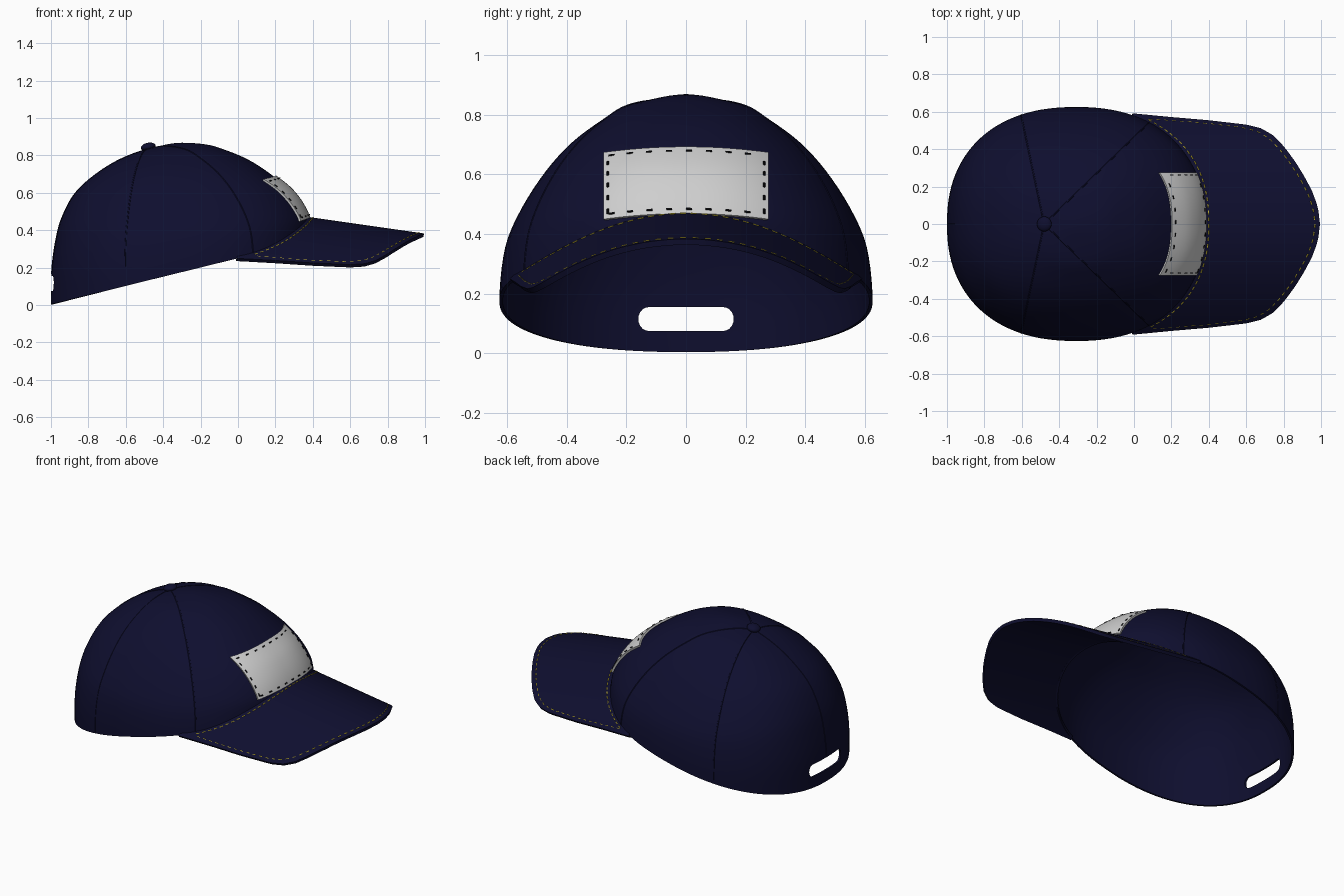
import bpy, bmesh, math
from mathutils import Vector
from mathutils.bvhtree import BVHTree

if "Cube" in bpy.data.objects:
    bpy.data.objects.remove(bpy.data.objects["Cube"])


def material(name, rgb):
    m = bpy.data.materials.new(name)
    m.diffuse_color = (*rgb, 1)
    m.use_nodes = True
    m.node_tree.nodes["Principled BSDF"].inputs["Base Color"].default_value = m.diffuse_color
    return m


NAVY = material("navy fabric", (0.0045, 0.0045, 0.028))
WHITE = material("pale grey patch", (0.62, 0.62, 0.62))
YELLOW = material("yellow thread", (0.55, 0.45, 0.03))
BLACK = material("black thread", (0.004, 0.004, 0.005))

# Crown slices: height, back x, front x, half width
TOP, N = 0.868, 2.3
SLICES = [(.868, -.3, -.3, 0), (.855, -.40, -.15, .10), (.83, -.50, -.07, .20),
          (.78, -.63, .05, .285), (.70, -.76, .175, .39), (.60, -.87, .295, .478),
          (.46, -.945, .378, .565), (.36, -.972, .385, .605), (.20, -.995, .385, .625),
          (0, -1.0, .385, .62)]
KEYS = [math.sqrt(TOP - s[0]) for s in SLICES]


def slope(i, k):
    a, b = max(i - 1, 0), min(i + 1, len(KEYS) - 1)
    return (SLICES[b][k] - SLICES[a][k]) / (KEYS[b] - KEYS[a])


def slice_at(z):
    """Smoothly interpolated centre x, half length and half width at height z."""
    w = min(math.sqrt(max(TOP - z, 0)), KEYS[-1])
    i = max(j for j in range(len(KEYS) - 1) if KEYS[j] <= w)
    h = KEYS[i + 1] - KEYS[i]
    t = (w - KEYS[i]) / h
    r = []
    for k in (1, 2, 3):
        r.append((2*t**3 - 3*t*t + 1) * SLICES[i][k] + (t**3 - 2*t*t + t) * h * slope(i, k)
                 + (3*t*t - 2*t**3) * SLICES[i + 1][k] + (t**3 - t*t) * h * slope(i + 1, k))
    return (r[0] + r[1]) / 2, (r[1] - r[0]) / 2, max(r[2], 0)


def power(v):
    return math.copysign(abs(v) ** (2 / N), v)


def ring_point(t, z, scale=1):
    c, a, b = slice_at(z)
    return Vector((c + scale * a * power(math.cos(t)), scale * b * power(math.sin(t)), z))


def brim_z(x, y):
    return 0.46 - 0.143 * (x - 0.385) - 0.8 * y * y


def resample(pts, n):
    """Evenly spaced points along a polyline."""
    d = [0]
    for p, q in zip(pts, pts[1:]):
        d.append(d[-1] + (q - p).length)
    out, j = [], 0
    for i in range(n + 1):
        s = d[-1] * i / n
        while j < len(pts) - 2 and d[j + 1] < s:
            j += 1
        out.append(pts[j].lerp(pts[j + 1], (s - d[j]) / max(d[j + 1] - d[j], 1e-9)))
    return out


def finish(ob, angle=50):
    bpy.ops.object.select_all(action='DESELECT')
    ob.select_set(True)
    bpy.context.view_layer.objects.active = ob
    for m in list(ob.modifiers):
        bpy.ops.object.modifier_apply(modifier=m.name)
    bpy.ops.object.shade_smooth_by_angle(angle=math.radians(angle))


def mesh_object(name, bm, mat):
    me = bpy.data.meshes.new(name)
    bm.to_mesh(me)
    me.materials.append(mat)
    ob = bpy.data.objects.new(name, me)
    bpy.context.collection.objects.link(ob)
    return ob


def grid(rows):
    bm = bmesh.new()
    vs = [[bm.verts.new(p) for p in r] for r in rows]
    for a, b in zip(vs, vs[1:]):
        for i in range(len(a) - 1):
            bm.faces.new((a[i], a[i + 1], b[i + 1], b[i]))
    return bm


def tubes(name, lines, radius, mat):
    cu = bpy.data.curves.new(name, 'CURVE')
    cu.dimensions, cu.bevel_depth, cu.bevel_resolution = '3D', radius, 1
    cu.use_fill_caps = True
    for pts in lines:
        s = cu.splines.new('POLY')
        s.points.add(len(pts) - 1)
        for p, q in zip(s.points, pts):
            p.co = (*q, 1)
    cu.materials.append(mat)
    ob = bpy.data.objects.new(name, cu)
    bpy.context.collection.objects.link(ob)
    bpy.ops.object.select_all(action='DESELECT')
    ob.select_set(True)
    bpy.context.view_layer.objects.active = ob
    bpy.ops.object.convert(target='MESH')
    finish(ob)


def dashes(pts, pitch, length):
    total = sum((q - p).length for p, q in zip(pts, pts[1:]))
    n = max(round(total / pitch), 1)
    p = resample(pts, n)
    return [(a, a + (b - a).normalized() * length) for a, b in zip(p, p[1:])]


# Crown shell
SEG, ROWS = 112, 30
bm = bmesh.new()
cols = []
for i in range(SEG):
    t = 2 * math.pi * i / SEG
    p = ring_point(t, 0.3)
    z0 = brim_z(p.x, p.y) - 0.008 if p.x > 0 else 0.25 * (p.x + 1)
    cols.append([bm.verts.new(ring_point(t, z0 + (TOP - z0) * math.sin(math.pi / 2 * j / ROWS)))
                 for j in range(ROWS)])
pole = bm.verts.new((-0.3, 0, TOP))
for a, b in zip(cols, cols[1:] + cols[:1]):
    for j in range(ROWS - 1):
        bm.faces.new((a[j], b[j], b[j + 1], a[j + 1]))
    bm.faces.new((a[-1], b[-1], pole))
bm.normal_update()
tree = BVHTree.FromBMesh(bm)
crown = mesh_object("crown", bm, NAVY)
sol = crown.modifiers.new("thickness", 'SOLIDIFY')
sol.thickness, sol.offset = 0.012, -1

# Rounded opening at the back, above the strap
bm = bmesh.new()
loop = []
for cy, a0 in ((0.125, 0), (-0.125, 180)):
    for k in range(11):
        a = math.radians(a0 - 90 + 18 * k)
        loop.append((cy + 0.035 * math.cos(a), 0.115 + 0.04 * math.sin(a)))
front = [bm.verts.new((-0.85, y, z)) for y, z in loop]
back = [bm.verts.new((-1.1, y, z)) for y, z in loop]
bm.faces.new(front)
bm.faces.new(back[::-1])
for i in range(len(loop)):
    k = (i + 1) % len(loop)
    bm.faces.new((front[i], back[i], back[k], front[k]))
bmesh.ops.recalc_face_normals(bm, faces=bm.faces)
cutter = mesh_object("opening_cutter", bm, NAVY)
cutter.hide_render = True
cut = crown.modifiers.new("opening", 'BOOLEAN')
cut.object, cut.operation, cut.solver = cutter, 'DIFFERENCE', 'EXACT'
finish(crown)
bpy.data.objects.remove(cutter)

# Panel seams radiating from the button
seams = []
origin = Vector((-0.48, 0, 0.13))
for deg in (180, 102, -102, 44, -44):
    h = Vector((math.cos(math.radians(deg)), math.sin(math.radians(deg)), 0))
    line = []
    for e in range(88, -16, -2):
        r = math.radians(e)
        hit, nor, _, _ = tree.ray_cast(origin, h * math.cos(r) + Vector((0, 0, math.sin(r))))
        if hit is None or (deg == 180 and hit.z < 0.16):
            break
        line.append(hit - nor * 0.002)
    seams.append(line)
tubes("panel_seams", seams, 0.005, NAVY)

# Top button
bpy.ops.mesh.primitive_uv_sphere_add(segments=24, ring_count=12, location=(-0.48, 0, 0.846))
button = bpy.context.object
button.name = "top_button"
button.scale = (0.04, 0.04, 0.022)
button.rotation_euler.y = -0.22
button.data.materials.append(NAVY)
finish(button)

# Curved brim
M, U = 72, 14
half = [(-.01, .585), (.2, .565), (.4, .548), (.6, .525), (.68, .505), (.74, .47), (.8, .41),
        (.86, .33), (.91, .25), (.95, .175), (.982, .09), (.993, 0)]
outer = [Vector((x, y, 0)) for x, y in half] + [Vector((x, -y, 0)) for x, y in half[-2::-1]]
outer = resample(outer, M)
T0 = math.radians(67)
inner = [ring_point(T0 * (1 - 2 * i / M), 0.3, 0.985) for i in range(M + 1)]


def brim_point(i, u, lift=0):
    p = inner[i].lerp(outer[i], u)
    return Vector((p.x, p.y, brim_z(p.x, p.y) + lift))


def span(i):
    return max((outer[i] - inner[i]).xy.length, 0.05)


brim = mesh_object("brim", grid([[brim_point(i, u / U) for i in range(M + 1)]
                                 for u in range(U + 1)]), NAVY)
sol = brim.modifiers.new("thickness", 'SOLIDIFY')
sol.thickness, sol.offset = 0.02, 0
finish(brim)

# Yellow brim stitching
edge_line = [brim_point(i, 1 - 0.025 / span(i), 0.01) for i in range(3, M - 2)]
seam_line = [brim_point(i, 0.025 / span(i), 0.011) for i in range(3, M - 2)]
tubes("brim_stitching", dashes(edge_line, 0.042, 0.02) + dashes(seam_line, 0.036, 0.02),
      0.0035, YELLOW)


# Front patch lying on the crown
def patch_point(y, v, lift=0.0):
    z = 0.462 + 0.224 * v - 0.25 * y * y
    c, a, b = slice_at(z)
    x = c + a * (1 - abs(y / b) ** N) ** (1 / N)
    return Vector((x, y, z)) + Vector((0.8, y * 1.2, 0.55)).normalized() * lift


W = 0.272
patch = mesh_object("front_patch", grid([[patch_point(W * (i / 12 - 1), j / 12, 0.012)
                                          for i in range(25)] for j in range(13)]), WHITE)
sol = patch.modifiers.new("thickness", 'SOLIDIFY')
sol.thickness, sol.offset = 0.014, -1
finish(patch)

# Black patch stitching
lines = []
for v in (0.07, 0.94):
    lines += dashes([patch_point(0.255 * (i / 12 - 1), v, 0.0125) for i in range(25)], 0.064, 0.02)
for y in (-0.258, 0.258):
    lines += dashes([patch_point(y, 0.07 + 0.87 * j / 12, 0.0125) for j in range(13)], 0.056, 0.018)
tubes("patch_stitching", lines, 0.004, BLACK)
